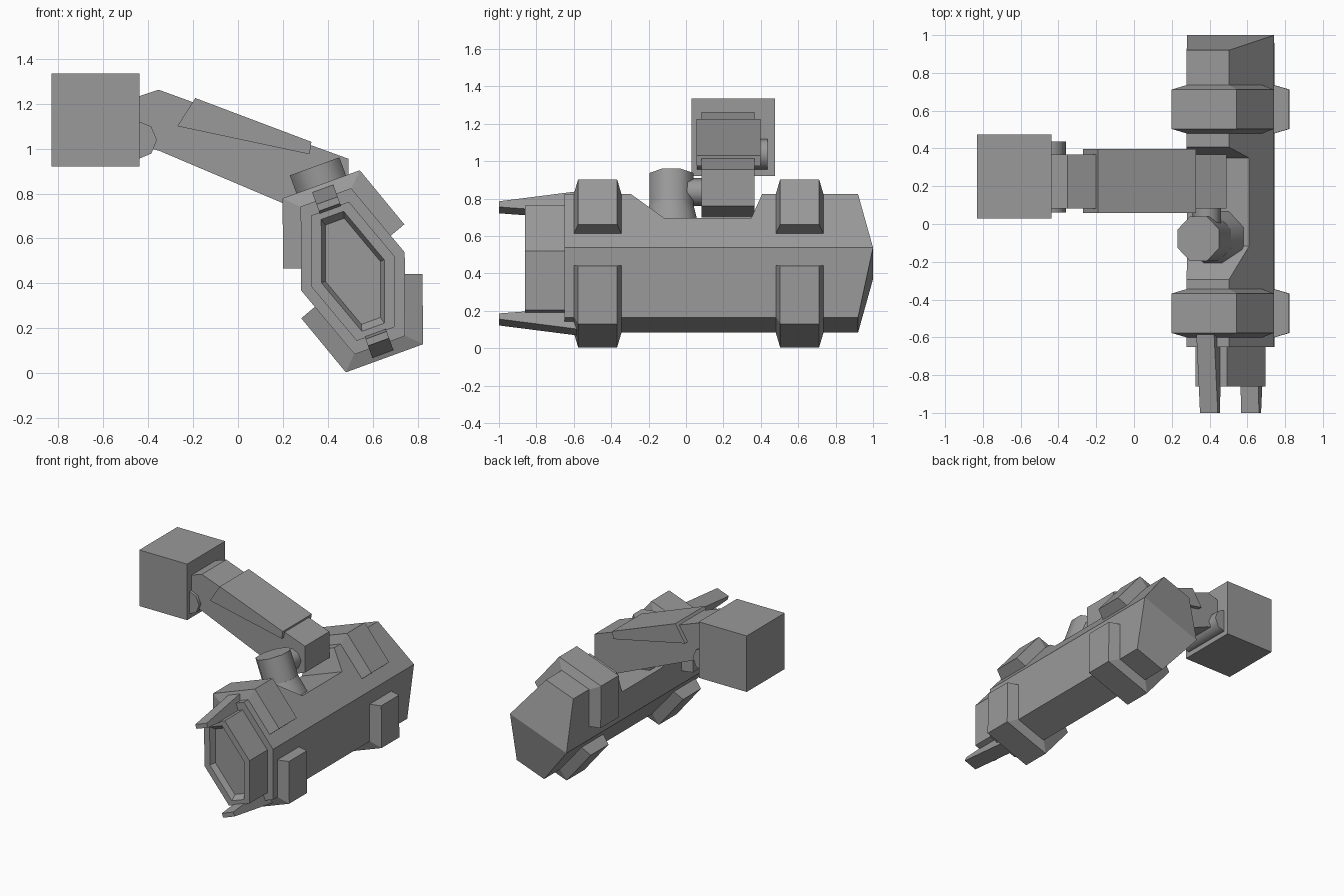
import bpy, bmesh, math
from mathutils import Matrix, Vector

cube = bpy.data.objects.get("Cube")
if cube:
    bpy.data.objects.remove(cube, do_unlink=True)

# One plain grey for everything
grey = bpy.data.materials.new("plain_grey")
grey.use_nodes = True
COLOUR = (0.32, 0.32, 0.32, 1)
grey.diffuse_color = COLOUR
grey.node_tree.nodes["Principled BSDF"].inputs["Base Color"].default_value = COLOUR

# The hull and everything fixed to it lean 20 degrees about the y axis
LEAN = Matrix.Translation((0.511, 0, 0.454)) @ Matrix.Rotation(math.radians(-20), 4, 'Y')
SLOPE = 0.362  # inward slope of the hexagon sides


def finish(name, bm, matrix=None, smooth=False):
    if matrix:
        bm.transform(matrix)
    bmesh.ops.recalc_face_normals(bm, faces=bm.faces)
    mesh = bpy.data.meshes.new(name)
    bm.to_mesh(mesh)
    bm.free()
    mesh.materials.append(grey)
    ob = bpy.data.objects.new(name, mesh)
    bpy.context.collection.objects.link(ob)
    if smooth:
        bpy.ops.object.select_all(action='DESELECT')
        ob.select_set(True)
        bpy.context.view_layer.objects.active = ob
        bpy.ops.object.shade_smooth_by_angle(angle=math.radians(50))
    return ob


def loft(bm, sections):
    """Join equal-length rings of points with quads; return the vertex rings."""
    rings = [[bm.verts.new(p) for p in s] for s in sections]
    n = len(rings[0])
    for a, b in zip(rings, rings[1:]):
        for i in range(n):
            j = (i + 1) % n
            bm.faces.new((a[i], a[j], b[j], b[i]))
    return rings


def hexagon(y, w, top, bottom=None, side_y=None):
    """Tall hexagon: points at the sides, flat at the top and bottom."""
    bottom = top if bottom is None else bottom
    sy = y if side_y is None else side_y
    a, b = w - SLOPE * top, w - SLOPE * bottom
    return [(w, sy, 0), (a, y, top), (-a, y, top),
            (-w, sy, 0), (-b, y, -bottom), (b, y, -bottom)]


def hull(name, points, matrix=None):
    bm = bmesh.new()
    for p in points:
        bm.verts.new(p)
    bmesh.ops.convex_hull(bm, input=bm.verts)
    bmesh.ops.dissolve_limit(bm, angle_limit=0.01, verts=bm.verts, edges=bm.edges)
    return finish(name, bm, matrix)


def prism(name, profile, y0, y1):
    """Extrude an x-z outline along y."""
    bm = bmesh.new()
    front, back = loft(bm, [[(x, y, z) for x, z in profile] for y in (y0, y1)])
    bm.faces.new(front)
    bm.faces.new(back)
    return finish(name, bm)


def drum(name, r1, r2, depth, matrix, turn=0.0):
    """Eight-sided drum, r1 at its low end and r2 at its high end."""
    bm = bmesh.new()
    bmesh.ops.create_cone(bm, cap_ends=True, segments=8, radius1=r1, radius2=r2,
                          depth=depth, matrix=Matrix.Rotation(turn, 4, 'Z'))
    return finish(name, bm, matrix, smooth=True)


# Hull: hexagonal, with a saddle cut in its top and a ridged rear end
W, H, SADDLE = 0.246, 0.35, 0.194
bm = bmesh.new()
rings = loft(bm, [hexagon(-0.65, W, H), hexagon(-0.293, W, H),
                  hexagon(-0.117, W, SADDLE, H), hexagon(0.349, W, SADDLE, H),
                  hexagon(0.407, W, H), hexagon(0.92, W, H, side_y=1.0)])
bm.faces.new(rings[0])
end = rings[-1]
bm.faces.new(end[0:4])
bm.faces.new([end[3], end[4], end[5], end[0]])
finish("hull", bm, LEAN)

# Nose: narrower hexagon with a shallow recess in the front
bm = bmesh.new()
rings = loft(bm, [hexagon(-0.63, 0.197, 0.297), hexagon(-0.86, 0.197, 0.297),
                  hexagon(-0.86, 0.149, 0.265), hexagon(-0.82, 0.130, 0.235)])
bm.faces.new(rings[0])
bm.faces.new(rings[-1])
finish("nose", bm, LEAN)

# Clamps and prongs, above and below
for side, s in (("upper", 1), ("lower", -1)):
    for place, cy in (("front", -0.4725), ("rear", 0.6075)):
        pts = []
        for mx in (1, -1):
            for my in (1, -1):
                for x, z in ((0.287, 0.118), (0.183, 0.412)):
                    pts.append((mx * x, cy + my * 0.104, s * z))
                for x, z in ((0.213, 0.091), (0.122, 0.35)):
                    pts.append((mx * x, cy + my * 0.1275, s * z))
        hull(f"{side}_{place}_clamp", pts, LEAN)
    prong = [(x, y, s * z) for x in (-0.05, 0.05)
             for y, z in ((-1.0, 0.335), (-1.0, 0.303), (-0.58, 0.392), (-0.58, 0.27))]
    hull(f"{side}_prong", prong, LEAN)

# Turret on the saddle, with a flared base
turn = math.radians(22.5)
drum("turret_base", 0.158, 0.128, 0.125,
     LEAN @ Matrix.Translation((0, -0.078, 0.2515)), turn)
drum("turret", 0.127, 0.127, 0.185,
     LEAN @ Matrix.Translation((0, -0.078, 0.4045)), turn)


# Short axles along y
def axle(name, x, z, r, y0, y1):
    drum(name, r, r, y1 - y0, Matrix.Translation((x, (y0 + y1) / 2, z))
         @ Matrix.Rotation(math.radians(90), 4, 'X'))


axle("turret_axle", 0.385, 0.835, 0.075, -0.02, 0.12)
axle("block_axle", -0.446, 1.038, 0.085, 0.06, 0.437)

# Arm with its cover, and the block at the far end
prism("arm", [(-0.46, 1.227), (-0.353, 1.262), (0.491, 0.955), (0.491, 0.76),
              (0.335, 0.70), (-0.35, 0.99), (-0.46, 1.02)], 0.082, 0.367)
prism("arm_cover", [(-0.19, 1.225), (0.327, 1.03), (0.318, 0.975), (-0.27, 1.10)],
      0.057, 0.397)
prism("end_block", [(-0.83, 0.92), (-0.438, 0.92), (-0.438, 1.335), (-0.83, 1.335)],
      0.03, 0.475)
